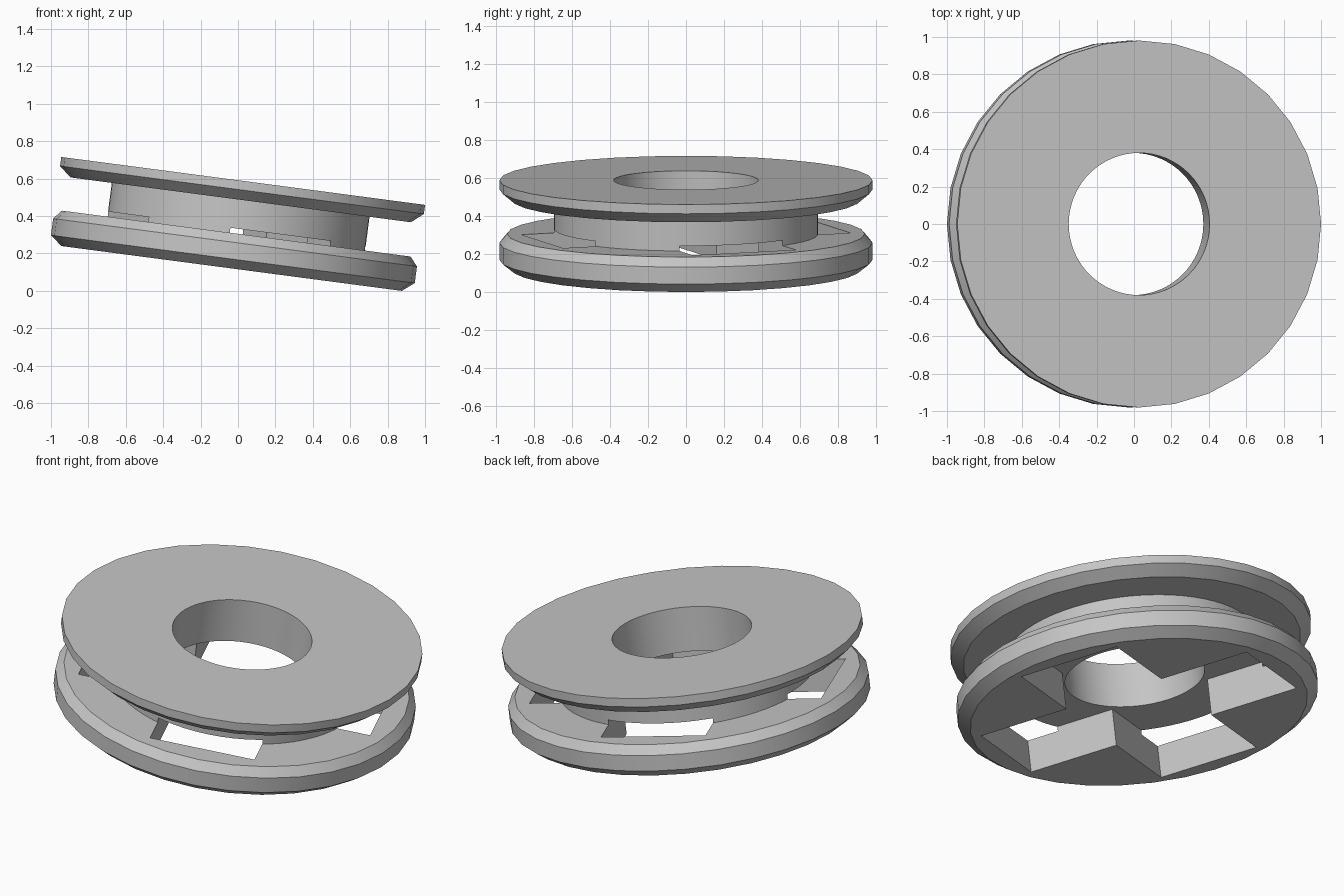
import bpy, bmesh, math
from mathutils import Matrix, Vector

if "Cube" in bpy.data.objects:
    bpy.data.objects.remove(bpy.data.objects["Cube"], do_unlink=True)

TILT = math.radians(7.5)
R, FACE_R = 0.981, 0.918
PLACE = Matrix.Translation((-0.034, 0, FACE_R * math.sin(TILT))) @ Matrix.Rotation(TILT, 4, 'Y')

grey = bpy.data.materials.new("plain_grey")
grey.use_nodes = True
grey.diffuse_color = (0.56, 0.56, 0.56, 1)
grey.node_tree.nodes["Principled BSDF"].inputs["Base Color"].default_value = grey.diffuse_color


def prism(name, rings):
    """Solid skinned through a stack of point rings, capped at both ends."""
    bm = bmesh.new()
    loops = [[bm.verts.new(p) for p in ring] for ring in rings]
    n = len(loops[0])
    for low, high in zip(loops, loops[1:]):
        for i in range(n):
            j = (i + 1) % n
            bm.faces.new((low[i], low[j], high[j], high[i]))
    bm.faces.new(loops[0][::-1])
    bm.faces.new(loops[-1])
    mesh = bpy.data.meshes.new(name)
    bm.to_mesh(mesh)
    bm.free()
    obj = bpy.data.objects.new(name, mesh)
    bpy.context.collection.objects.link(obj)
    mesh.materials.append(grey)
    obj.matrix_world = PLACE
    return obj


def turned(name, profile, sides):
    """Solid of revolution from (radius, height) pairs."""
    turn = [math.tau * i / sides for i in range(sides)]
    return prism(name, [[(r * math.cos(a), r * math.sin(a), h) for a in turn]
                        for r, h in profile])


def cut(obj, cutter):
    bpy.context.view_layer.objects.active = obj
    mod = obj.modifiers.new("cut", 'BOOLEAN')
    mod.operation, mod.solver, mod.object = 'DIFFERENCE', 'EXACT', cutter
    bpy.ops.object.modifier_apply(modifier=mod.name)


# Spool parts
lower = turned("lower_flange", [(FACE_R, 0), (R, 0.05), (R, 0.14), (0.94, 0.188)], 32)
hub = turned("hub", [(0.695, 0.188), (0.695, 0.37)], 64)
upper = turned("upper_flange", [(FACE_R, 0.37), (R, 0.423), (R, 0.472)], 32)

# Round bore through hub and upper flange
bore = turned("bore_cutter", [(0.38, -0.1), (0.38, 0.6)], 64)

# Cross-shaped opening through the lower flange, notching the hub
half, reach = 0.292, 0.815
outline = []
for k in range(4):
    spin = Matrix.Rotation(math.radians(22 + 90 * k), 3, 'Z')
    outline += [spin @ Vector(p) for p in
                ((half, -half, 0), (reach, -half, 0), (reach, half, 0))]
cross = prism("cross_cutter", [[p + Vector((0, 0, h)) for p in outline] for h in (-0.1, 0.215)])

bpy.context.view_layer.update()
for part, cutter in ((lower, cross), (hub, cross), (hub, bore), (upper, bore)):
    cut(part, cutter)
for cutter in (bore, cross):
    bpy.data.objects.remove(cutter, do_unlink=True)

# Smooth round walls, crisp edges
bpy.ops.object.select_all(action='DESELECT')
for part in (lower, hub, upper):
    part.select_set(True)
bpy.context.view_layer.objects.active = lower
bpy.ops.object.shade_smooth_by_angle(angle=math.radians(25))
